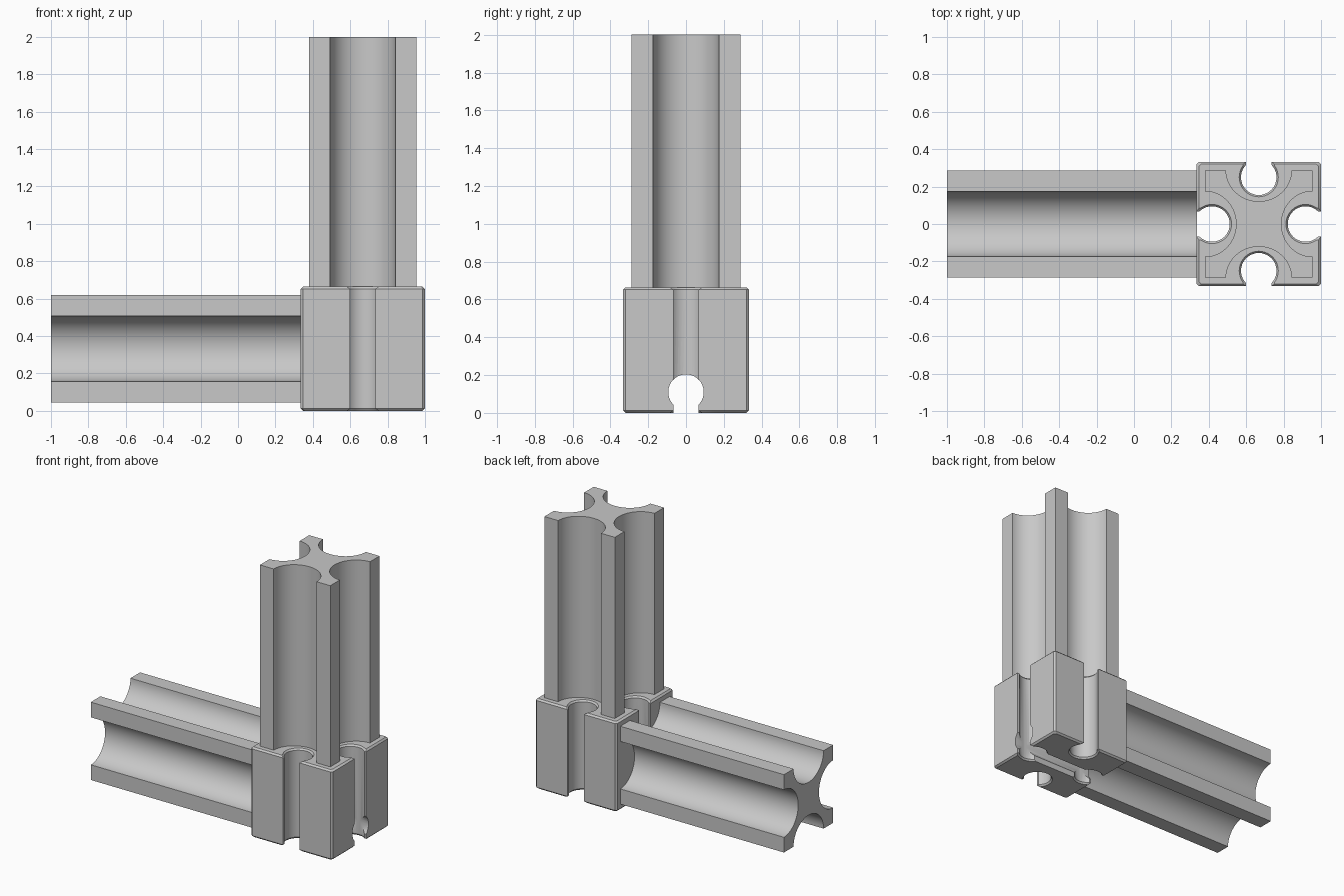
import bpy, bmesh
from math import sin, cos, pi, asin, radians
from mathutils import Matrix

if "Cube" in bpy.data.objects:
    bpy.data.objects.remove(bpy.data.objects["Cube"], do_unlink=True)

CX, HALF, HEIGHT = 0.667, 0.332, 0.664   # block centre, half width, height
MID = HEIGHT / 2

grey = bpy.data.materials.new("light_grey")
grey.use_nodes = True
colour = (0.58, 0.58, 0.58, 1)
grey.diffuse_color = colour
grey.node_tree.nodes["Principled BSDF"].inputs["Base Color"].default_value = colour

UPRIGHT = Matrix.Translation((CX, 0, 0))
# lays a profile on its side so that it is extruded along x
SIDEWAYS = Matrix(((0, 0, 1, 0), (1, 0, 0, 0), (0, 1, 0, 0), (0, 0, 0, 1)))


def loft(name, rings, matrix):
    """Join equal-length outlines given as (height, points) and cap the ends."""
    bm = bmesh.new()
    loops = [[bm.verts.new(matrix @ Matrix.Translation((x, y, z)).translation)
              for x, y in pts] for z, pts in rings]
    for low, high in zip(loops, loops[1:]):
        for i in range(len(low)):
            j = (i + 1) % len(low)
            bm.faces.new((low[i], low[j], high[j], high[i]))
    bm.faces.new(loops[0][::-1])
    bm.faces.new(loops[-1])
    bmesh.ops.recalc_face_normals(bm, faces=bm.faces)
    mesh = bpy.data.meshes.new(name)
    bm.to_mesh(mesh)
    bm.free()
    mesh.materials.append(grey)
    obj = bpy.data.objects.new(name, mesh)
    bpy.context.collection.objects.link(obj)
    return obj


def four_sides(side):
    """Repeat the outline of one side around the centre."""
    pts = []
    for _ in range(4):
        pts += side
        side = [(-y, x) for x, y in side]
    return pts


def keyhole(radius, neck, centre, opening):
    """Round channel with a narrow neck leading to y = opening."""
    limit = pi - asin(neck / radius)
    steps = 28
    arc = [(radius * sin(t), centre + radius * cos(t))
           for t in (limit * (2 * i / steps - 1) for i in range(steps + 1))]
    return [(-neck, opening)] + arc + [(neck, opening)]


def block_outline(inset):
    half, cut = HALF - inset, 0.012
    slot = keyhole(0.095 + 0.8 * inset, 0.067 + 1.5 * inset, -0.25, -half)
    return four_sides([(cut - half, -half)] + slot + [(half - cut, -half)])


def post_outline():
    half, steps = 0.287, 32
    groove = [(-0.175 * cos(pi * i / steps), -half + 0.166 * sin(pi * i / steps))
              for i in range(steps + 1)]
    return four_sides([(-half, -half)] + groove)


def smooth(obj):
    bpy.ops.object.select_all(action="DESELECT")
    obj.select_set(True)
    bpy.context.view_layer.objects.active = obj
    bpy.ops.object.shade_smooth_by_angle(angle=radians(30))


# Corner block with four upright channels and chamfered edges
c = 0.012
block = loft("corner_block", [(0, block_outline(c)), (c, block_outline(0)),
                              (HEIGHT - c, block_outline(0)), (HEIGHT, block_outline(c))],
             UPRIGHT)

# Channel along the underside
channel = keyhole(0.094, 0.066, 0.11, -0.1)
cutter = loft("channel_cutter", [(0.2, channel), (1.2, channel)], SIDEWAYS)
cutter.hide_render = True
cut = block.modifiers.new("underside_channel", "BOOLEAN")
cut.operation, cut.solver, cut.object = "DIFFERENCE", "EXACT", cutter
bpy.context.view_layer.objects.active = block
bpy.ops.object.modifier_apply(modifier=cut.name)
bpy.data.objects.remove(cutter, do_unlink=True)

# Grooved posts
outline = post_outline()
upright_post = loft("upright_post", [(HEIGHT - 0.002, outline), (2, outline)], UPRIGHT)
level_post = loft("level_post", [(-1, outline), (CX - HALF + 0.002, outline)],
                  Matrix.Translation((0, 0, MID)) @ SIDEWAYS)

for part in (block, upright_post, level_post):
    smooth(part)
